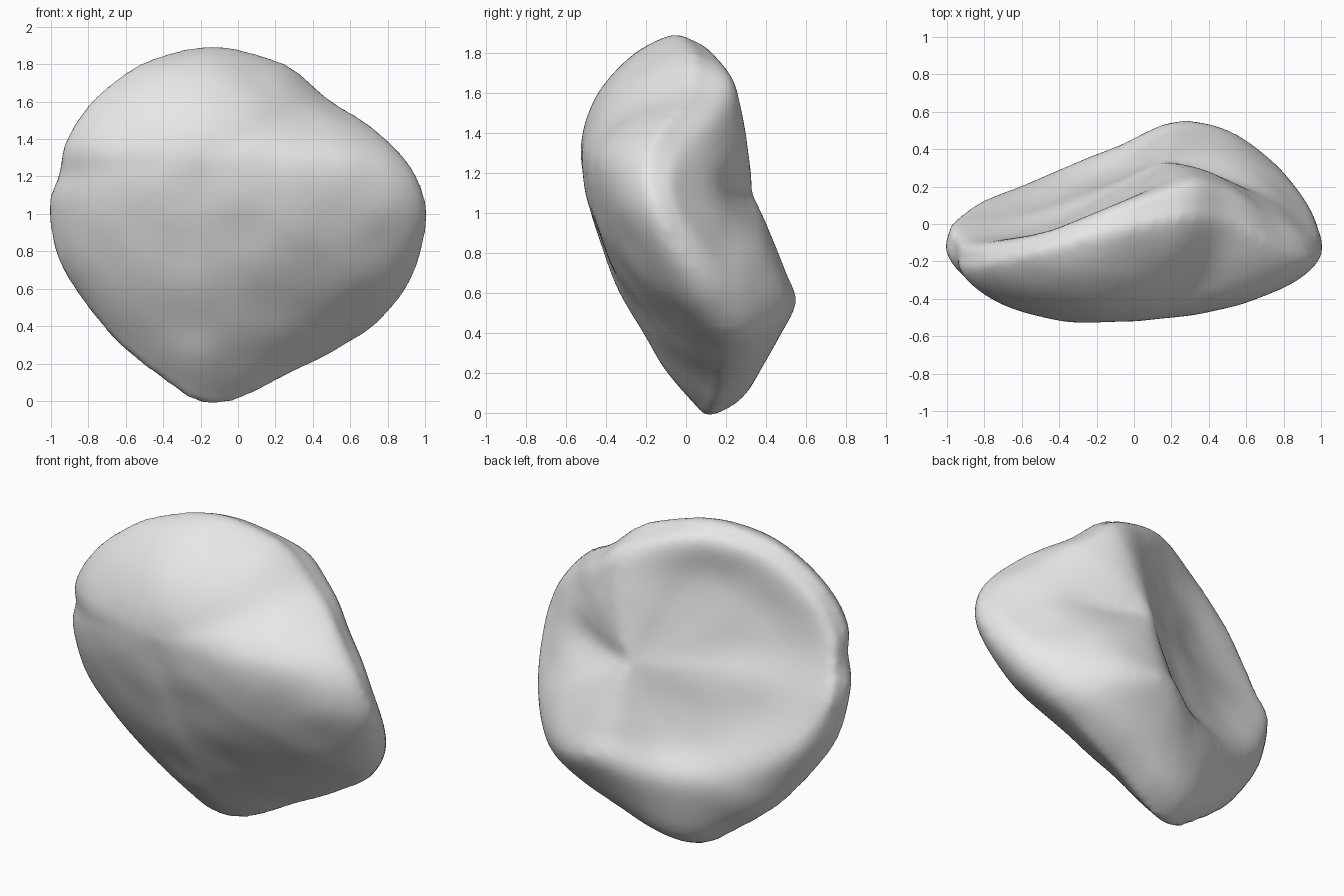
import bpy, bmesh, math
from mathutils import Vector, noise

cube = bpy.data.objects.get("Cube")
if cube:
    bpy.data.objects.remove(cube, do_unlink=True)

# Outer edge of the boulder, counter-clockwise from the bottom
OUTLINE = [(-.12, .12, -.02), (.3, .2, .16), (.67, .23, .36), (.89, .1, .59),
           (.99, -.06, .84), (1.01, -.15, 1.05), (.93, -.18, 1.25), (.74, -.1, 1.45),
           (.5, .02, 1.6), (.25, .04, 1.8), (-.15, -.04, 1.9), (-.55, -.15, 1.79),
           (-.8, -.21, 1.58), (-.93, -.22, 1.37), (-.96, -.17, 1.21), (-1.01, -.12, 1.04),
           (-.96, -.08, .75), (-.71, 0, .38), (-.41, .06, .13)]
# Raised ridge that surrounds the hollow back, paired with the outline
RIDGE = [(-.1, .41, .45), (.2, .54, .53), (.5, .5, .53), (.76, .31, .66),
         (.92, .08, .88), (.95, -.04, 1.08), (.87, -.03, 1.25), (.68, .08, 1.39),
         (.48, .2, 1.54), (.27, .22, 1.7), (-.12, .09, 1.82), (-.5, -.05, 1.72),
         (-.76, -.1, 1.54), (-.89, -.1, 1.35), (-.93, -.06, 1.2), (-.95, .01, 1.02),
         (-.82, .11, .77), (-.58, .21, .57), (-.35, .31, .47)]
FRONT = Vector((-.2, -.53, 1.3))
BACK = Vector((.15, .33, 1.1))
STEPS = 4


def spline(a, b, c, d, t):
    """Smooth curve from b to c."""
    return (b * 2 + (c - a) * t + (a * 2 - b * 5 + c * 4 - d) * t ** 2
            + (b * 3 - a - c * 3 + d) * t ** 3) / 2


def refine_loop(points):
    """Resample a closed loop smoothly."""
    p = [Vector(q) for q in points]
    n = len(p)
    return [spline(p[i - 1], p[i], p[(i + 1) % n], p[(i + 2) % n], k / STEPS)
            for i in range(n) for k in range(STEPS)]


def refine_path(p):
    """Resample an open path smoothly."""
    last = len(p) - 1
    path = [spline(p[max(i - 1, 0)], p[i], p[i + 1], p[min(i + 2, last)], k / STEPS)
            for i in range(last) for k in range(STEPS)]
    return path + [p[last]]


def clamp(x):
    return max(0, min(1, x))


def section(edge, ridge):
    """Path from the front bulge, over the edge and ridge, into the back."""
    # The lower front is nearly flat, the top and the right side are rounder
    down = clamp((FRONT.z - edge.z) / FRONT.z)
    up = clamp((edge.z - FRONT.z) * 4)
    flat = down * (1 - clamp(edge.x * 1.2))
    inner = 1.9 - .35 * flat
    outer = .57 + .25 * flat + .11 * up
    path = [FRONT]
    for k in range(1, 7):
        s = math.sin(k / 7 * math.pi / 2)
        p = FRONT.lerp(edge, s)
        p.y = edge.y + (FRONT.y - edge.y) * (1 - s ** inner) ** outer
        path.append(p)
    # Rounded keel below the ridge
    keel = ridge.lerp(edge, .75) + Vector((0, .1 * down, 0))
    path += [edge, keel, ridge]
    # Back is dished on one side and swells on the other
    hollow = .04 - .12 * clamp(ridge.x + .2) + .04 * clamp(-ridge.x)
    for t, depth in ((.3, 1), (.65, .8)):
        path.append(ridge.lerp(BACK, t) - Vector((0, hollow * depth, 0)))
    return refine_path(path + [BACK])


# Skin the sections into one closed body
bm = bmesh.new()
columns = []
for edge, ridge in zip(refine_loop(OUTLINE), refine_loop(RIDGE)):
    columns.append([bm.verts.new(p) for p in section(edge, ridge)])
for i, col in enumerate(columns):
    prev = columns[i - 1]
    for j in range(len(col) - 1):
        bm.faces.new((prev[j], prev[j + 1], col[j + 1], col[j]))
bmesh.ops.remove_doubles(bm, verts=bm.verts, dist=.0005)
bmesh.ops.recalc_face_normals(bm, faces=bm.faces)

# Gentle weathered unevenness
bm.normal_update()
for v, n in [(v, v.normal.copy()) for v in bm.verts]:
    v.co += n * noise.noise(v.co * 4) * .01

mesh = bpy.data.meshes.new("boulder")
bm.to_mesh(mesh)
bm.free()
boulder = bpy.data.objects.new("boulder", mesh)
bpy.context.collection.objects.link(boulder)

# Even out the surface and soften it
remesh = boulder.modifiers.new("even surface", "REMESH")
remesh.mode = "VOXEL"
remesh.voxel_size = .025
remesh.use_smooth_shade = True
soften = boulder.modifiers.new("soften", "SMOOTH")
soften.factor = .5
soften.iterations = 8

# Stone colour
stone = bpy.data.materials.new("pale grey stone")
stone.use_nodes = True
colour = (.8, .8, .8, 1)
stone.diffuse_color = colour
stone.node_tree.nodes["Principled BSDF"].inputs["Base Color"].default_value = colour
mesh.materials.append(stone)
